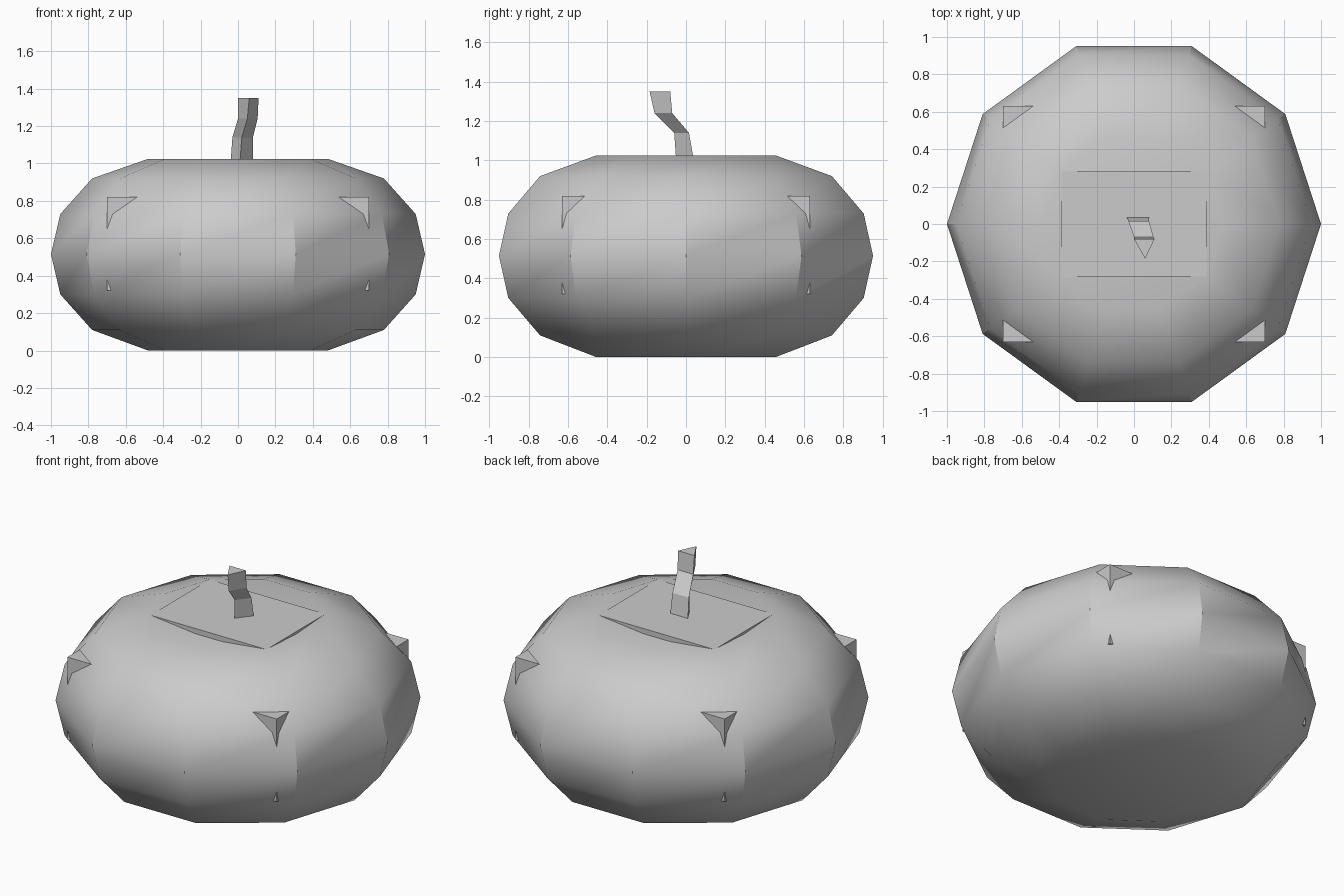
import bpy, math

if "Cube" in bpy.data.objects:
    bpy.data.objects.remove(bpy.data.objects["Cube"])

grey = bpy.data.materials.new("plain grey")
grey.diffuse_color = (0.6, 0.6, 0.6, 1)
grey.use_nodes = True
grey.node_tree.nodes["Principled BSDF"].inputs["Base Color"].default_value = grey.diffuse_color


def make(name, verts, faces, smooth=False):
    mesh = bpy.data.meshes.new(name)
    mesh.from_pydata(verts, [], faces)
    mesh.materials.append(grey)
    obj = bpy.data.objects.new(name, mesh)
    bpy.context.collection.objects.link(obj)
    bpy.ops.object.select_all(action='DESELECT')
    obj.select_set(True)
    bpy.context.view_layer.objects.active = obj
    if smooth:
        bpy.ops.object.shade_smooth_by_angle(angle=math.radians(32))
    return obj


def loft(rings):
    """Side faces joining equal rings, listed bottom to top, counterclockwise."""
    n = len(rings[0])
    verts = [p for ring in rings for p in ring]
    faces = [(k * n + i, k * n + (i + 1) % n,
              (k + 1) * n + (i + 1) % n, (k + 1) * n + i)
             for k in range(len(rings) - 1) for i in range(n)]
    return verts, faces


def box(name, hx, hy, z0, z1):
    rings = [[(-hx, -hy, z), (hx, -hy, z), (hx, hy, z), (-hx, hy, z)] for z in (z0, z1)]
    verts, faces = loft(rings)
    return make(name, verts, faces + [(3, 2, 1, 0), (4, 5, 6, 7)])


# Pumpkin body: ten-sided, flat base and a shallow dimple on top
SIDES = 10
profile = [(0.48, 0), (0.78, 0.11), (0.95, 0.30), (1.0, 0.515),
           (0.95, 0.73), (0.78, 0.92), (0.48, 1.025)]
rings = [[(r * math.cos(math.tau * i / SIDES), r * math.sin(math.tau * i / SIDES), z)
          for i in range(SIDES)] for r, z in profile]
verts, faces = loft(rings)
top = len(verts) - SIDES
verts.append((0, 0, 0.94))
faces += [(top + i, top + (i + 1) % SIDES, len(verts) - 1) for i in range(SIDES)]
faces.append(tuple(reversed(range(SIDES))))
make("pumpkin_body", verts, faces, smooth=True)

# Inner block whose corners poke through the skin
box("inner_block", 0.70, 0.63, 0.32, 0.82)

# Flat lid plate bridging the dimple
box("lid_plate", 0.388, 0.282, 0.90, 1.024)

# Bent three-sided stem: (left x, right x, back y, apex x, apex y, z)
path = [(-0.04, 0.08, 0.04, 0.01, -0.05, 1.00),
        (-0.03, 0.08, 0.015, 0.02, -0.06, 1.14),
        (0.0, 0.105, -0.07, 0.05, -0.16, 1.24),
        (0.0, 0.11, -0.08, 0.06, -0.185, 1.35)]
rings = [[(a, back, z), (ax, ay, z), (b, back, z)] for a, b, back, ax, ay, z in path]
verts, faces = loft(rings)
make("stem", verts, faces + [(2, 1, 0), (9, 10, 11)])
